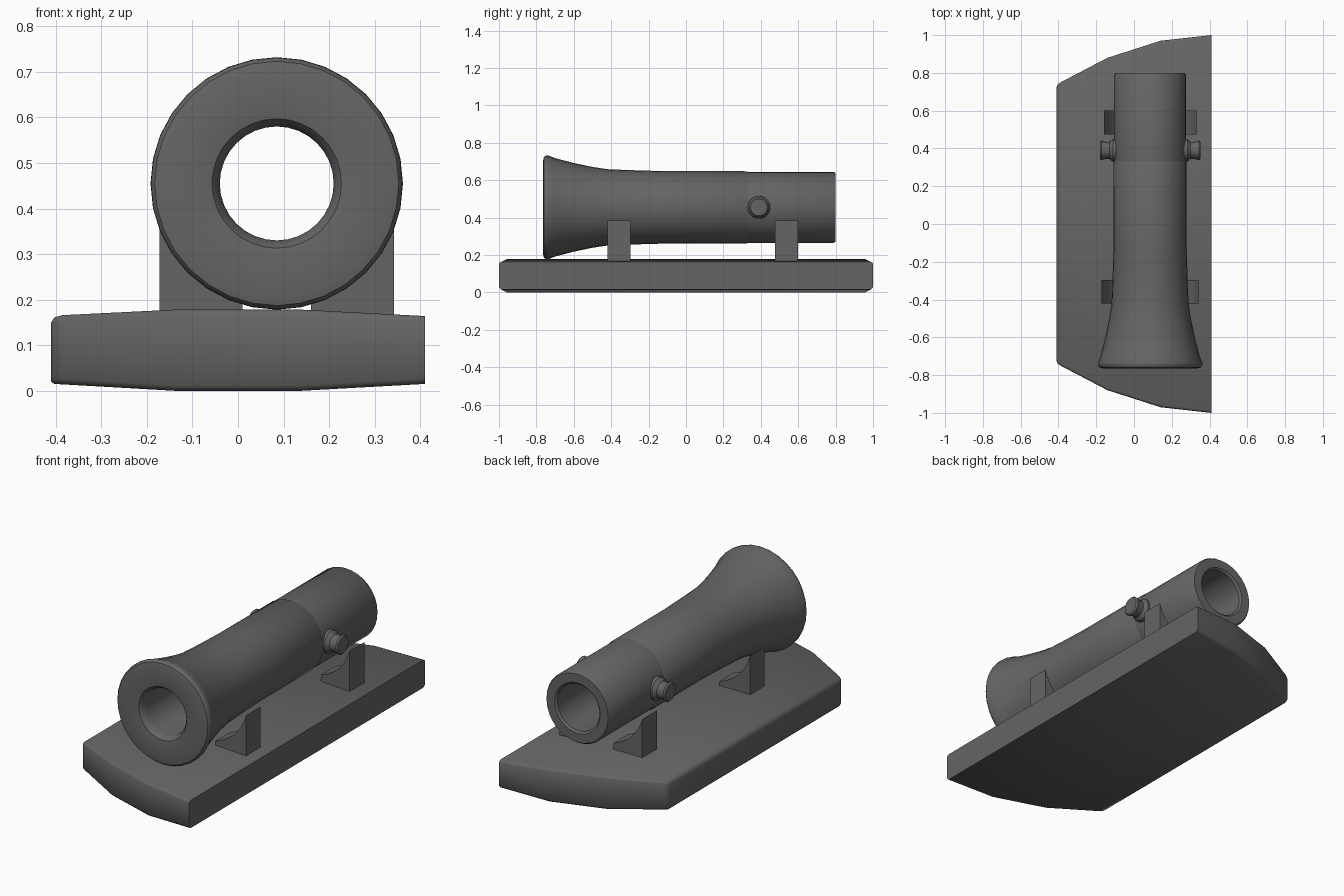
import bpy, bmesh, math
from mathutils import Vector

if "Cube" in bpy.data.objects:
    bpy.data.objects.remove(bpy.data.objects["Cube"])

AX, AZ = 0.085, 0.455   # bore axis

iron = bpy.data.materials.new("dark_grey")
iron.diffuse_color = (0.13, 0.13, 0.13, 1)
iron.use_nodes = True
iron.node_tree.nodes["Principled BSDF"].inputs["Base Color"].default_value = iron.diffuse_color


def finish(name, bm, angle=35):
    bmesh.ops.recalc_face_normals(bm, faces=bm.faces)
    me = bpy.data.meshes.new(name)
    bm.to_mesh(me)
    bm.free()
    me.materials.append(iron)
    ob = bpy.data.objects.new(name, me)
    bpy.context.collection.objects.link(ob)
    bpy.ops.object.select_all(action='DESELECT')
    ob.select_set(True)
    bpy.context.view_layer.objects.active = ob
    bpy.ops.object.shade_smooth_by_angle(angle=math.radians(angle))
    return ob


def lathe(name, profile, place, n=32, closed=True):
    """Revolve (distance along axis, radius) pairs; place maps to world."""
    bm = bmesh.new()
    rings = []
    for d, r in profile:
        rings.append([bm.verts.new(place(d, r * math.sin(2 * math.pi * k / n),
                                         r * math.cos(2 * math.pi * k / n)))
                      for k in range(n)])
    pairs = list(zip(rings, rings[1:]))
    if closed:
        pairs.append((rings[-1], rings[0]))
    for a, b in pairs:
        for k in range(n):
            j = (k + 1) % n
            bm.faces.new((a[k], a[j], b[j], b[k]))
    if not closed:
        bm.faces.new(rings[0])
        bm.faces.new(rings[-1])
    return finish(name, bm)


def along_y(d, u, v):
    return Vector((AX + u, d, AZ + v))


# Flared front barrel with a through bore
lathe("front_barrel", [
    (-0.735, 0.277), (-0.70, 0.263), (-0.60, 0.237), (-0.50, 0.216), (-0.42, 0.204),
    (-0.30, 0.199), (-0.13, 0.194), (0.325, 0.193), (0.33, 0.19), (0.33, 0.125),
    (-0.72, 0.125), (-0.745, 0.13), (-0.76, 0.142), (-0.764, 0.165),
    (-0.764, 0.25), (-0.76, 0.268), (-0.75, 0.276)], along_y)

# Straight rear barrel
lathe("rear_barrel", [
    (0.325, 0.19), (0.79, 0.19), (0.80, 0.183), (0.80, 0.135), (0.79, 0.125),
    (0.325, 0.125)], along_y)

# Side pivots
for side, label in ((1, "right"), (-1, "left")):
    lathe(label + "_pivot", [
        (0.16, 0.062), (0.197, 0.06), (0.215, 0.045), (0.235, 0.045),
        (0.258, 0.052), (0.266, 0.045)],
        lambda d, u, v, s=side: Vector((AX + s * d, 0.39 + u, AZ + v)), 20, False)


# Cradle blocks with a concave top around the barrel
def cradle(name, y0, y1, outer, side):
    r = math.hypot(outer, AZ - 0.385)
    a0, a1 = math.asin(0.075 / r), math.asin(outer / r)
    pts = [(0.075, 0.16)]
    for k in range(9):
        a = a0 + (a1 - a0) * k / 8
        pts.append((r * math.sin(a), AZ - r * math.cos(a)))
    pts.append((outer, 0.16))
    bm = bmesh.new()
    f = bm.faces.new([bm.verts.new((AX + side * u, y0, z)) for u, z in pts])
    ext = bmesh.ops.extrude_face_region(bm, geom=[f])
    bmesh.ops.translate(bm, vec=(0, y1 - y0, 0),
                        verts=[v for v in ext["geom"] if isinstance(v, bmesh.types.BMVert)])
    finish(name, bm)


for side, label in ((1, "right"), (-1, "left")):
    cradle("front_" + label + "_cradle", -0.42, -0.297, 0.257, side)
    cradle("rear_" + label + "_cradle", 0.475, 0.60, 0.245, side)

# Crowned base: cross-sections along x as (x, half length, bottom, top)
bm = bmesh.new()
loops = []
for x, h, lo, hi in ((-0.41, 0.725, 0.02, 0.15), (-0.403, 0.74, 0.015, 0.161),
                     (-0.385, 0.752, 0.014, 0.166), (-0.14, 0.88, 0.0, 0.178),
                     (0.14, 0.97, 0.0, 0.178), (0.41, 1.0, 0.015, 0.164)):
    c = 0.012
    half = [(h - c, lo), (h, lo + c), (h, hi - c), (h - c * 0.35, hi - c * 0.35), (h - c, hi)]
    sec = half + [(-y, z) for y, z in reversed(half)]
    loops.append([bm.verts.new((x, y, z)) for y, z in sec])
for a, b in zip(loops, loops[1:]):
    for k in range(len(a)):
        j = (k + 1) % len(a)
        bm.faces.new((a[k], a[j], b[j], b[k]))
bm.faces.new(loops[0])
bm.faces.new(loops[-1])
finish("base", bm, 50)
